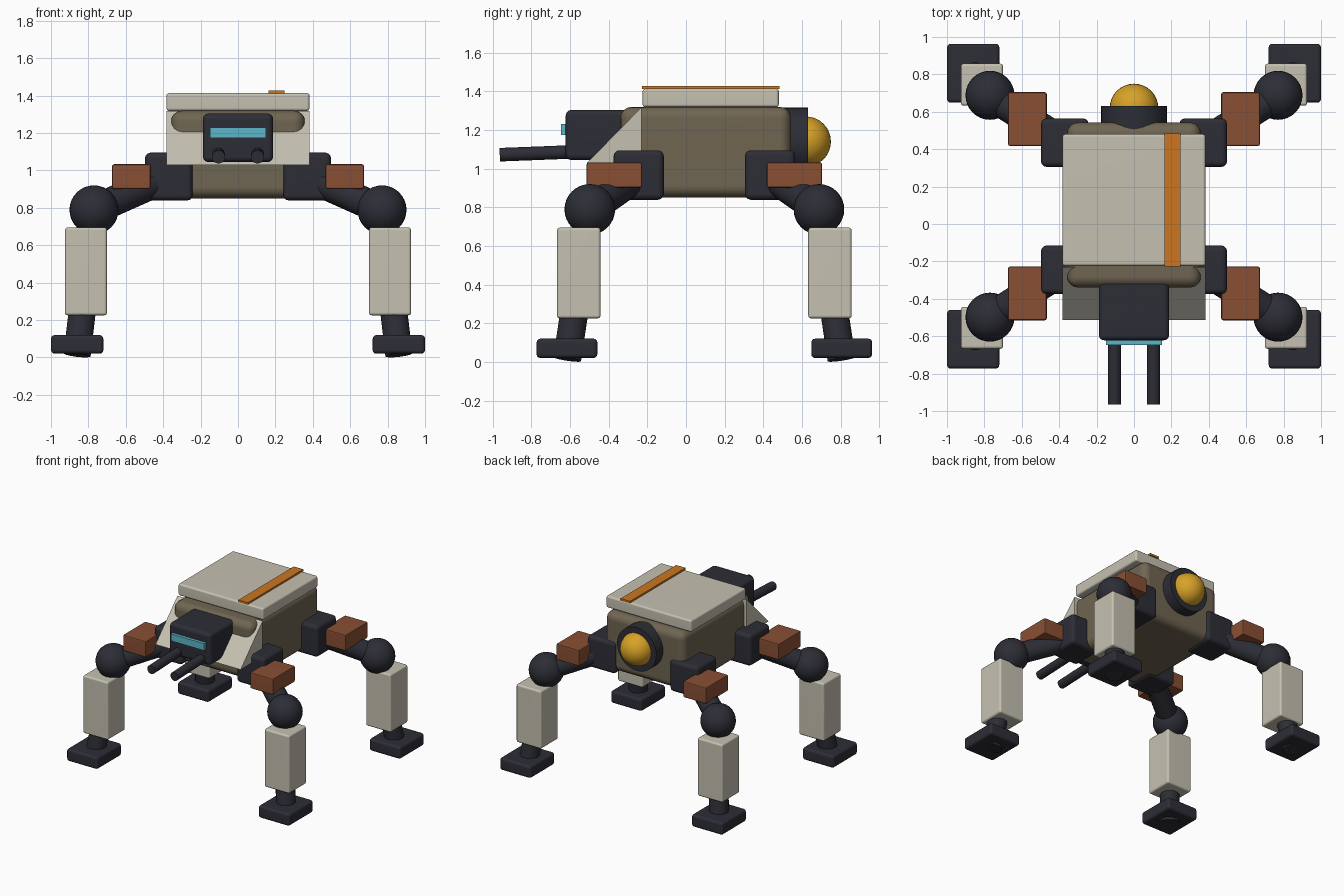
import bpy
import bmesh
from math import radians
from mathutils import Matrix, Vector

if "Cube" in bpy.data.objects:
    bpy.data.objects.remove(bpy.data.objects["Cube"], do_unlink=True)


def material(name, colour):
    mat = bpy.data.materials.new(name)
    mat.use_nodes = True
    rgba = (*colour, 1.0)
    mat.diffuse_color = rgba
    mat.node_tree.nodes["Principled BSDF"].inputs["Base Color"].default_value = rgba
    return mat


cream = material("cream armour", (0.56, 0.53, 0.44))
dark = material("dark metal", (0.026, 0.027, 0.037))
olive = material("olive hull", (0.16, 0.13, 0.083))
rust = material("rust brown", (0.25, 0.078, 0.034))
orange = material("orange stripe", (0.60, 0.18, 0.016))
cyan = material("cyan visor", (0.11, 0.47, 0.58))
yellow = material("yellow lamp", (0.68, 0.36, 0.02))


def finish(name, bm, mat, smooth=True):
    """Turn a bmesh into an object with smooth curves and crisp edges."""
    bmesh.ops.recalc_face_normals(bm, faces=bm.faces)
    mesh = bpy.data.meshes.new(name)
    bm.to_mesh(mesh)
    bm.free()
    mesh.materials.append(mat)
    if smooth:
        mesh.shade_smooth()
        mesh.set_sharp_from_angle(angle=radians(40))
    obj = bpy.data.objects.new(name, mesh)
    bpy.context.collection.objects.link(obj)
    return obj


def box(name, centre, size, mat, bevel=0.0, segments=3):
    bm = bmesh.new()
    bmesh.ops.create_cube(bm, size=1)
    bmesh.ops.scale(bm, vec=size, verts=bm.verts)
    if bevel:
        bmesh.ops.bevel(bm, geom=bm.edges[:], offset=bevel, segments=segments,
                        profile=0.5, affect='EDGES')
    bmesh.ops.translate(bm, vec=centre, verts=bm.verts)
    obj = finish(name, bm, mat, smooth=bevel > 0)
    if bevel:
        mod = obj.modifiers.new("flat faces", 'WEIGHTED_NORMAL')
        mod.keep_sharp = True
    return obj


def rod(name, start, end, radius, mat, sides=24):
    start, end = Vector(start), Vector(end)
    axis = end - start
    turn = axis.to_track_quat('Z', 'Y').to_matrix().to_4x4()
    bm = bmesh.new()
    bmesh.ops.create_cone(bm, cap_ends=True, segments=sides, radius1=radius,
                          radius2=radius, depth=axis.length,
                          matrix=Matrix.Translation((start + end) / 2) @ turn)
    return finish(name, bm, mat)


def ball(name, centre, radius, mat):
    bm = bmesh.new()
    bmesh.ops.create_uvsphere(bm, u_segments=32, v_segments=16, radius=radius,
                              matrix=Matrix.Translation(centre))
    return finish(name, bm, mat)


def prism(name, profile, half_width, mat):
    """Extrude a (y, z) outline across x."""
    bm = bmesh.new()
    face = bm.faces.new([bm.verts.new((-half_width, y, z)) for y, z in profile])
    new = bmesh.ops.extrude_face_region(bm, geom=[face])["geom"]
    bmesh.ops.translate(bm, vec=(2 * half_width, 0, 0),
                        verts=[v for v in new if isinstance(v, bmesh.types.BMVert)])
    return finish(name, bm, mat, smooth=False)


# Hull with its armour
box("hull", (0, 0.102, 1.085), (0.716, 0.884, 0.47), olive, 0.06, 4)
box("roof_plate", (0, 0.128, 1.366), (0.765, 0.705, 0.096), cream, 0.015)
box("roof_stripe", (0.205, 0.128, 1.42), (0.085, 0.71, 0.016), orange)
prism("front_wedge", [(-0.512, 1.03), (-0.23, 1.03), (-0.23, 1.318)], 0.382, cream)

# Head, visor and twin barrels
box("head", (0, -0.45, 1.174), (0.376, 0.345, 0.26), dark, 0.03)
box("visor", (0, -0.632, 1.202), (0.3, 0.03, 0.057), cyan)
for side, label in ((1, "left"), (-1, "right")):
    x = side * 0.104
    rod(label + "_barrel", (x, -0.45, 1.092), (x, -0.964, 1.072), 0.035, dark, 20)

# Rear lamp in a round housing
rod("lamp_housing", (0, 0.42, 1.14), (0, 0.632, 1.14), 0.176, dark, 32)
ball("lamp", (0, 0.62, 1.14), 0.13, yellow)

# Four legs, mirrored about the hull's middle
MID_Y = 0.095
for side, side_name in ((1, "left"), (-1, "right")):
    for end, end_name in ((-1, "front"), (1, "rear")):
        def place(x, y, z):
            return (side * x, MID_Y + end * y, z)

        leg = end_name + "_" + side_name + "_"
        hip, knee = place(0.37, 0.34, 0.967), place(0.77, 0.593, 0.789)
        box(leg + "hip", hip, (0.255, 0.26, 0.256), dark, 0.03)
        rod(leg + "thigh", hip, knee, 0.08, dark)
        box(leg + "thigh_guard", place(0.57, 0.466, 0.967), (0.208, 0.288, 0.132),
            rust, 0.012, 2)
        ball(leg + "knee", knee, 0.131, dark)
        box(leg + "shin", place(0.813, 0.65, 0.46), (0.225, 0.225, 0.47), cream, 0.015)
        rod(leg + "ankle", knee, place(0.86, 0.71, 0.014), 0.073, dark)
        box(leg + "foot", place(0.86, 0.711, 0.07), (0.28, 0.315, 0.1), dark, 0.02)
